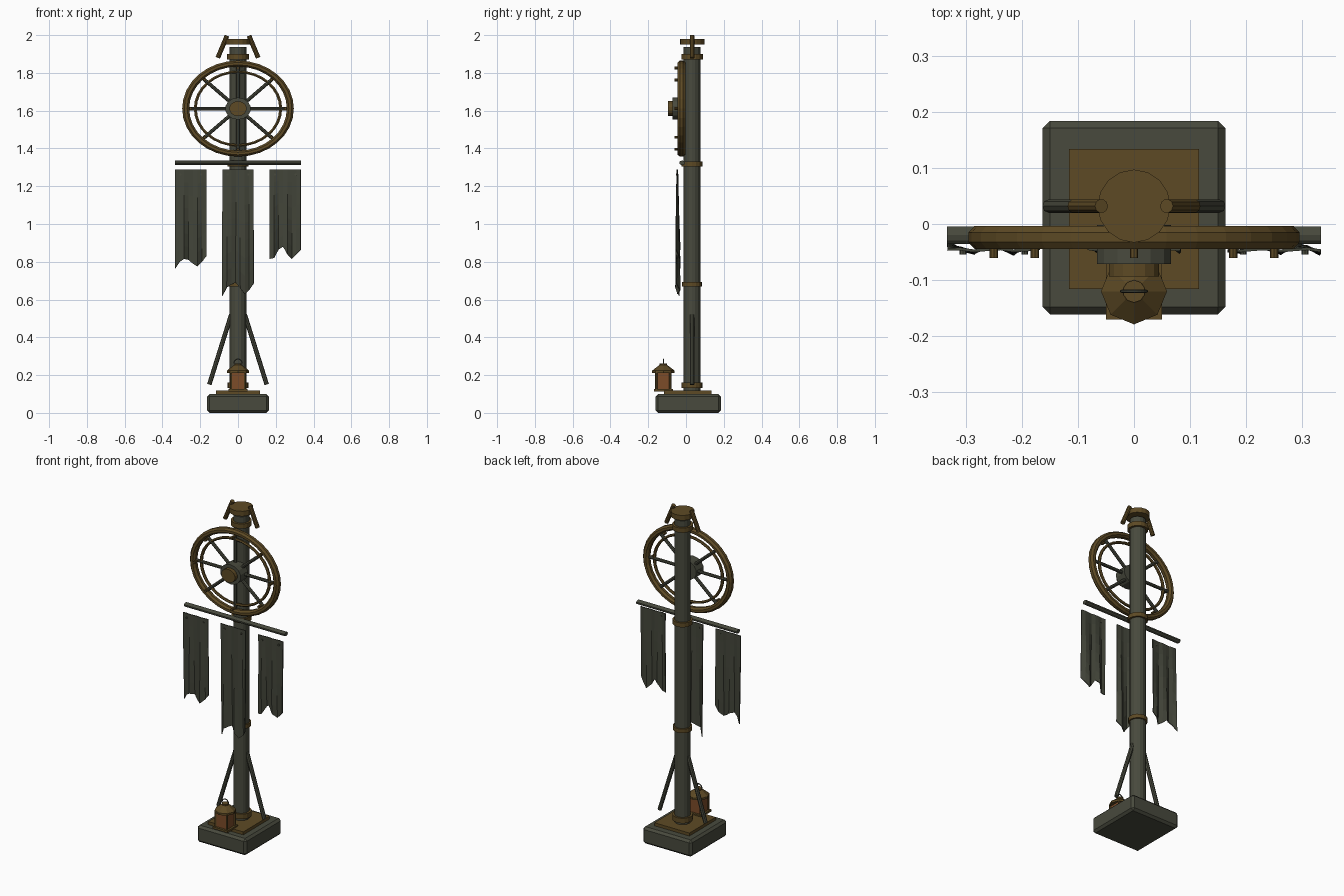
import bpy, bmesh, math
from mathutils import Vector, Matrix

if "Cube" in bpy.data.objects:
    bpy.data.objects.remove(bpy.data.objects["Cube"])


def mat(name, rgb):
    m = bpy.data.materials.new(name)
    m.diffuse_color = (*rgb, 1)
    m.use_nodes = True
    m.node_tree.nodes["Principled BSDF"].inputs["Base Color"].default_value = m.diffuse_color
    return m


IRON = mat("dark iron", (0.065, 0.068, 0.047))
CLOTH = mat("dark cloth", (0.056, 0.060, 0.042))
BRASS = mat("old brass", (0.110, 0.068, 0.018))
GLASS = mat("amber glass", (0.200, 0.072, 0.022))
PY = 0.032          # depth of the post axis
SQ = 0.86           # wheel is slightly flattened in height
WZ, WY = 1.611, -0.024


def finish(name, bm, material, smooth=False):
    me = bpy.data.meshes.new(name)
    bmesh.ops.recalc_face_normals(bm, faces=bm.faces)
    bm.to_mesh(me)
    bm.free()
    me.materials.append(material)
    ob = bpy.data.objects.new(name, me)
    bpy.context.collection.objects.link(ob)
    return ob


def rod(name, a, b, r, material, n=12, r2=None, turn=0.0):
    """Cylinder or cone between two points."""
    a, b = Vector(a), Vector(b)
    d = b - a
    bm = bmesh.new()
    bmesh.ops.create_cone(bm, cap_ends=True, segments=n, radius1=r,
                          radius2=r if r2 is None else r2, depth=d.length)
    q = d.to_track_quat('Z', 'Y').to_matrix().to_4x4()
    bm.transform(Matrix.Translation((a + b) / 2) @ q @ Matrix.Rotation(turn, 4, 'Z'))
    return finish(name, bm, material)


def box(name, lo, hi, material, bevel=0.0):
    lo, hi = Vector(lo), Vector(hi)
    bm = bmesh.new()
    bmesh.ops.create_cube(bm, size=1)
    bm.transform(Matrix.Translation((lo + hi) / 2) @ Matrix.Diagonal((*(hi - lo), 1)))
    if bevel:
        bmesh.ops.bevel(bm, geom=bm.edges[:], offset=bevel, segments=1, affect='EDGES')
    return finish(name, bm, material)


def ring(name, centre, R, rr, ry, material, n=32, k=8, sz=1.0, a0=0, a1=2 * math.pi):
    """Tube ring in the x-z plane; rr radial and ry depth half sizes."""
    bm = bmesh.new()
    full = a1 - a0 > 6.28
    rows = []
    for i in range(n if full else n + 1):
        t = a0 + (a1 - a0) * i / n
        row = []
        for j in range(k):
            p = 2 * math.pi * (j + 0.5) / k
            q = R + rr * math.cos(p)
            row.append(bm.verts.new((centre[0] + q * math.cos(t), centre[1] + ry * math.sin(p),
                                     centre[2] + sz * q * math.sin(t))))
        rows.append(row)
    for i in range(n):
        A, B = rows[i], rows[(i + 1) % len(rows)]
        for j in range(k):
            bm.faces.new((A[j], A[(j + 1) % k], B[(j + 1) % k], B[j]))
    return finish(name, bm, material)


# Base and post
box("base_block", (-0.163, -0.161, 0), (0.163, 0.184, 0.1), IRON, 0.013)
box("base_plate", (-0.116, -0.116, 0.098), (0.116, 0.134, 0.118), BRASS)
rod("post", (0, PY, 0.11), (0, PY, 1.937), 0.044, IRON, 16)
for name, z, h, r in (("foot_collar", 0.147, 0.03, 0.056), ("lower_collar", 0.682, 0.024, 0.053),
                      ("bar_collar", 1.318, 0.026, 0.055), ("top_collar", 1.886, 0.028, 0.057)):
    rod(name, (0, PY, z - h / 2), (0, PY, z + h / 2), r, BRASS, 16)
rod("top_cap", (0, PY, 1.95), (0, PY, 1.98), 0.065, BRASS, 16)

# Braces and top prongs, both sides
for s, side in ((-1, "left"), (1, "right")):
    rod(side + "_brace", (s * 0.036, PY, 0.52), (s * 0.152, PY, 0.15), 0.012, IRON, 8)
    rod(side + "_prong", (s * 0.058, PY, 1.997), (s * 0.107, PY, 1.88), 0.0125, BRASS, 10)

# Wheel
ring("wheel_rim", (0, WY, WZ), 0.277, 0.02, 0.022, BRASS, 32, 8, SQ)
ring("wheel_inner_ring", (0, WY, WZ), 0.226, 0.009, 0.009, BRASS, 32, 6, SQ)
for i in range(8):
    a = i * math.pi / 4
    c, s = math.cos(a), math.sin(a) * SQ
    rod("spoke", (0.03 * c, WY, WZ + 0.03 * s), (0.27 * c, WY, WZ + 0.27 * s), 0.0095, IRON, 8)
    rod("wheel_bolt", (0.25 * c, -0.028, WZ + 0.25 * s), (0.25 * c, -0.061, WZ + 0.25 * s),
        0.0075, BRASS, 8)
for name, y0, y1, r, m in (("hub", -0.002, -0.071, 0.068, IRON), ("hub_cap", -0.07, -0.094, 0.046, BRASS)):
    ob = rod(name, (0, y0, 0), (0, y1, 0), r, m, 14)
    ob.data.transform(Matrix.Translation((0, 0, WZ)) @ Matrix.Diagonal((1, 1, SQ, 1)))

# Crossbar
bar = rod("crossbar", (-0.333, 0, 0), (0.333, 0, 0), 0.016, IRON, 10)
bar.data.transform(Matrix.Translation((0, -0.02, 1.324)) @ Matrix.Diagonal((1, 1, 0.75, 1)))


# Ragged banners
def banner(name, cx, hem, phase):
    nx, nz, top, w = len(hem) - 1, 7, 1.288, 0.165
    bm = bmesh.new()
    g = []
    for j in range(nz + 1):
        t = j / nz
        g.append([bm.verts.new((cx - w / 2 + w * i / nx,
                                -0.046 + 0.003 * t + (0.002 + 0.01 * t) * math.sin(i * 2.0 + phase + t),
                                top + (hem[i] - top) * t)) for i in range(nx + 1)])
    for j in range(nz):
        for i in range(nx):
            bm.faces.new((g[j][i], g[j + 1][i], g[j + 1][i + 1], g[j][i + 1]))
    ob = finish(name, bm, CLOTH)
    mod = ob.modifiers.new("thickness", 'SOLIDIFY')
    mod.thickness, mod.offset = 0.005, 0
    for s in (-0.055, 0.055):
        rod(name + "_stud", (cx + s, -0.043, 1.262), (cx + s, -0.054, 1.262), 0.006, IRON, 8)


banner("left_banner", -0.25, (0.765, 0.80, 0.815, 0.81, 0.79, 0.775, 0.80, 0.83), 0.4)
banner("middle_banner", 0, (0.62, 0.665, 0.68, 0.69, 0.66, 0.63, 0.65, 0.685), 1.5)
banner("right_banner", 0.25, (0.815, 0.82, 0.865, 0.88, 0.84, 0.815, 0.84, 0.865), 2.6)

# Lantern
LY = -0.12
box("lantern_floor", (-0.05, LY - 0.05, 0.114), (0.05, LY + 0.05, 0.126), BRASS)
box("lantern_glass", (-0.037, LY - 0.037, 0.125), (0.037, LY + 0.037, 0.215), GLASS)
for sx in (-1, 1):
    for sy in (-1, 1):
        rod("lantern_corner", (sx * 0.037, LY + sy * 0.037, 0.12),
            (sx * 0.037, LY + sy * 0.037, 0.22), 0.006, BRASS, 6)
rod("lantern_eave", (0, LY, 0.212), (0, LY, 0.224), 0.059, BRASS, 8)
rod("lantern_roof", (0, LY, 0.224), (0, LY, 0.254), 0.059, BRASS, 8, 0.02)
rod("lantern_top", (0, LY, 0.25), (0, LY, 0.262), 0.02, BRASS, 10)
ring("lantern_handle", (0, LY, 0.262), 0.022, 0.003, 0.003, IRON, 12, 6, 1.05, 0, math.pi)
